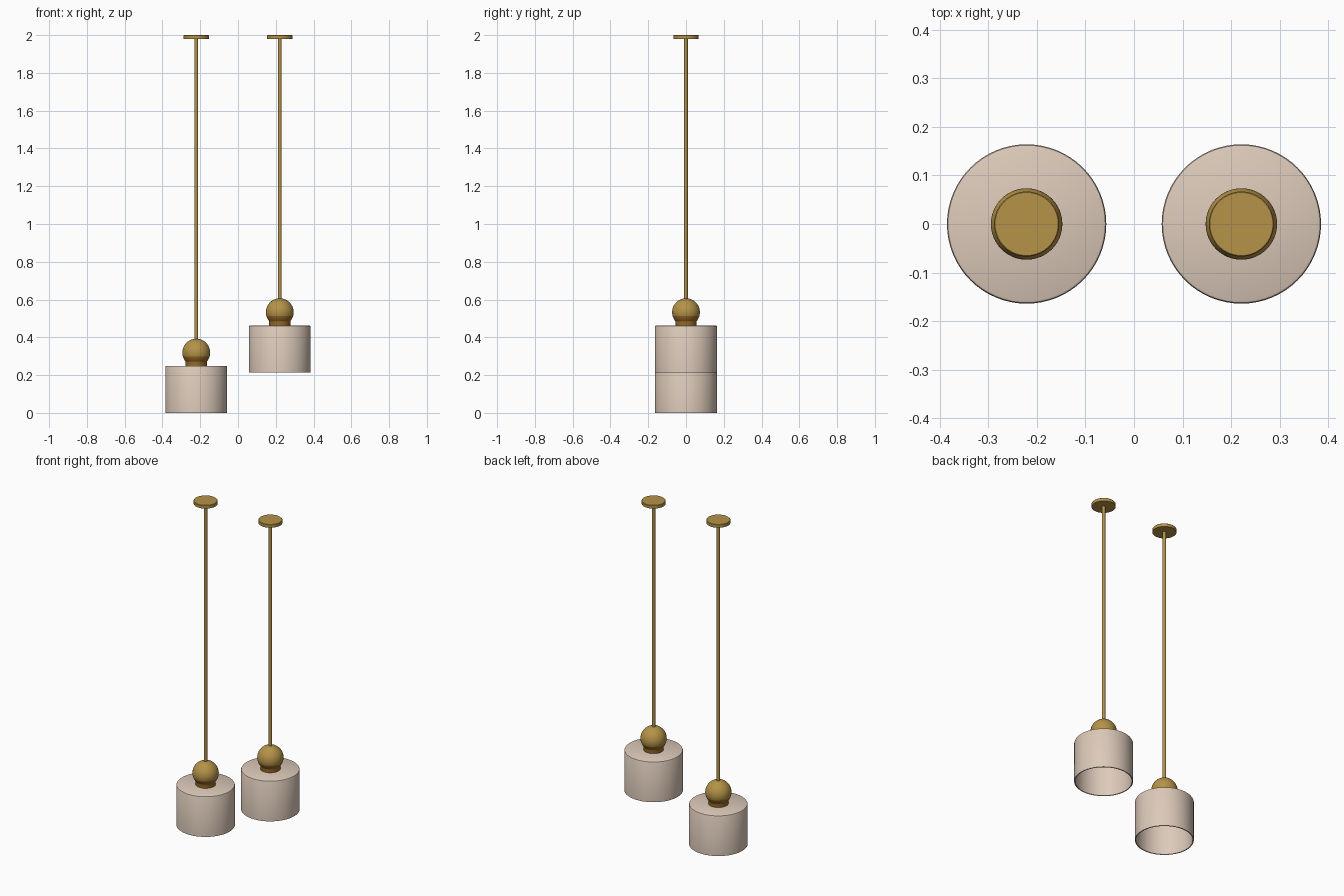
import bpy, math

if "Cube" in bpy.data.objects:
    bpy.data.objects.remove(bpy.data.objects["Cube"])

def material(name, rgb):
    m = bpy.data.materials.new(name)
    m.diffuse_color = (*rgb, 1)
    m.use_nodes = True
    m.node_tree.nodes["Principled BSDF"].inputs["Base Color"].default_value = m.diffuse_color
    return m

BEIGE = material("warm beige", (0.72, 0.59, 0.49))
BRASS = material("brass", (0.46, 0.29, 0.065))
BRONZE = material("dark bronze", (0.32, 0.15, 0.02))

def lathe(name, profile, x, z, mat, n=64):
    """Revolve (radius, height) points around a vertical axis at x."""
    verts, faces, rings = [], [], []
    for r, h in profile:
        if r == 0:
            rings.append([len(verts)] * n)
            verts.append((0, 0, h))
        else:
            rings.append(list(range(len(verts), len(verts) + n)))
            verts += [(r * math.cos(2 * math.pi * i / n),
                       r * math.sin(2 * math.pi * i / n), h) for i in range(n)]
    for a, b in zip(rings, rings[1:]):
        for i in range(n):
            j = (i + 1) % n
            faces.append(tuple(dict.fromkeys((a[i], a[j], b[j], b[i]))))
    me = bpy.data.meshes.new(name)
    me.from_pydata(verts, [], faces)
    me.materials.append(mat)
    ob = bpy.data.objects.new(name, me)
    ob.location = (x, 0, z)
    bpy.context.collection.objects.link(ob)
    bpy.ops.object.select_all(action='DESELECT')
    ob.select_set(True)
    bpy.context.view_layer.objects.active = ob
    bpy.ops.object.shade_smooth_by_angle(angle=math.radians(35))
    return ob

R = 0.0735      # ball radius
BALL = 0.319    # ball centre above the shade's lower rim

def pendant(side, x, z):
    # open-bottomed drum shade with thin wall and softened rim
    lathe(side + "_shade", [(0, 0.240), (0.158, 0.240), (0.158, 0), (0.164, 0),
                            (0.164, 0.243), (0.162, 0.247), (0.158, 0.249), (0, 0.249)],
          x, z, BEIGE)
    # neck collar between shade and ball
    lathe(side + "_neck", [(0, 0.247), (0.056, 0.247), (0.056, 0.268), (0.058, 0.276),
                           (0.063, 0.282), (0, 0.282)], x, z, BRONZE)
    # ball, with its lower cup in bronze
    steps = 32
    ball = lathe(side + "_ball", [(R * math.sin(math.pi * i / steps) if 0 < i < steps else 0,
                                   -R * math.cos(math.pi * i / steps))
                                  for i in range(steps + 1)], x, z + BALL, BRASS)
    ball.data.materials.append(BRONZE)
    for p in ball.data.polygons:
        p.material_index = int(p.center.z < -0.3 * R)
    # rod up to the ceiling
    lathe(side + "_rod", [(0, z + BALL + 0.05), (0.0095, z + BALL + 0.05),
                          (0.0095, 1.985), (0, 1.985)], x, 0, BRASS, 24)
    # ceiling plate
    lathe(side + "_ceiling_plate", [(0, 1.98), (0.067, 1.98), (0.067, 1.998),
                                    (0.065, 2.0), (0, 2.0)], x, 0, BRASS)

pendant("left", -0.221, 0.0)
pendant("right", 0.221, 0.214)
